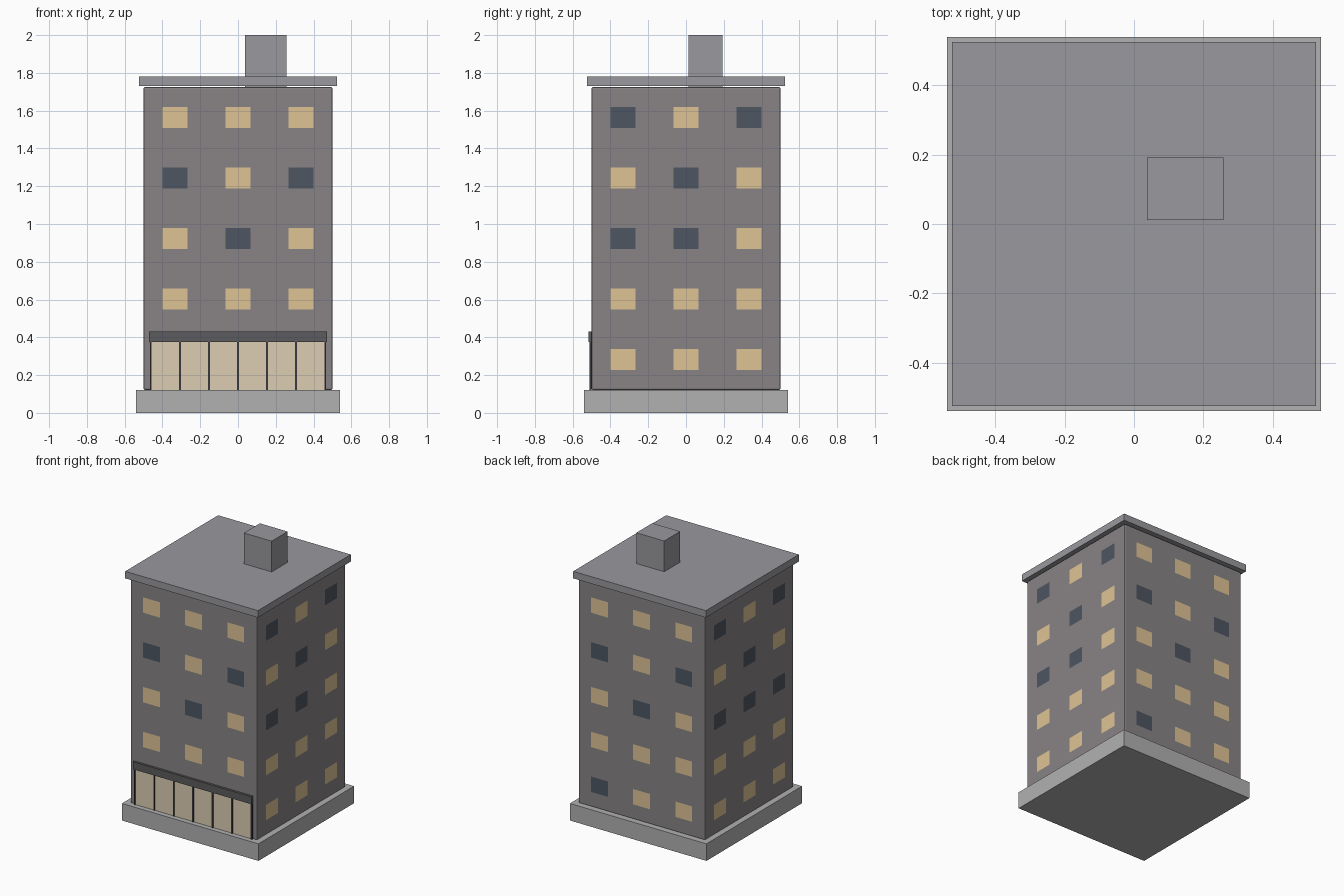
import bpy, bmesh
from mathutils import Vector, Matrix
from math import pi

if "Cube" in bpy.data.objects:
    bpy.data.objects.remove(bpy.data.objects["Cube"])


def material(name, rgb):
    m = bpy.data.materials.new(name)
    m.diffuse_color = (*rgb, 1)
    m.use_nodes = True
    m.node_tree.nodes["Principled BSDF"].inputs["Base Color"].default_value = m.diffuse_color
    return m


WALL = material("wall", (0.25, 0.23, 0.24))
STONE = material("stone", (0.44, 0.44, 0.44))
ROOF = material("roof", (0.32, 0.315, 0.34))
LIT = material("lit_glass", (0.73, 0.55, 0.30))
DARK = material("dark_glass", (0.075, 0.093, 0.12))
SHOP = material("shop_glass", (0.72, 0.61, 0.45))
FRAME = material("dark_frame", (0.04, 0.04, 0.05))
AWNING = material("awning", (0.107, 0.105, 0.11))


def box(name, lo, hi, mat, bevel=0):
    lo, hi = Vector(lo), Vector(hi)
    bm = bmesh.new()
    bmesh.ops.create_cube(bm, size=1)
    bmesh.ops.scale(bm, vec=hi - lo, verts=bm.verts)
    bmesh.ops.translate(bm, vec=(lo + hi) / 2, verts=bm.verts)
    if bevel:
        bmesh.ops.bevel(bm, geom=bm.edges[:], offset=bevel, segments=2,
                        profile=0.5, affect='EDGES')
    return finish(name, bm, mat)


def finish(name, bm, mat):
    me = bpy.data.meshes.new(name)
    bm.to_mesh(me)
    bm.free()
    me.materials.append(mat)
    ob = bpy.data.objects.new(name, me)
    bpy.context.collection.objects.link(ob)
    return ob


def pane(bm, x0, x1, z0, z1, y, turn=0):
    # Outward-facing quad on the front wall, turned about z to another wall
    r = Matrix.Rotation(turn, 4, 'Z')
    bm.faces.new([bm.verts.new(r @ Vector((x, y, z)))
                  for x, z in ((x0, z0), (x1, z0), (x1, z1), (x0, z1))])


# Main masses
box("plinth", (-0.54, -0.54, 0), (0.54, 0.54, 0.122), STONE)
box("tower_body", (-0.5, -0.5, 0.122), (0.5, 0.5, 1.724), WALL, 0.006)
box("roof_slab", (-0.525, -0.525, 1.73), (0.525, 0.525, 1.78), ROOF)
box("roof_hut", (0.038, 0.012, 1.724), (0.258, 0.192, 2.0), ROOF)

# Windows: rows from the top down, L = lit, D = dark, seen from outside
walls = {
    "front": (0, "LLL DLD LDL LLL"),
    "right": (pi / 2, "DLD LDL DDL LLL LLL"),
    "back": (pi, "LLL DLD LDL LLL DLL"),
    "left": (-pi / 2, "DLD LDL DDD LLL LLL"),
}
for side, (turn, rows) in walls.items():
    sets = {"L": bmesh.new(), "D": bmesh.new()}
    for r, row in enumerate(rows.split()):
        z = 1.564 - 0.3204 * r
        for c, kind in enumerate(row):
            x = (c - 1) * 0.333
            pane(sets[kind], x - 0.066, x + 0.066, z - 0.055, z + 0.055, -0.502, turn)
    finish(side + "_lit_windows", sets["L"], LIT)
    finish(side + "_dark_windows", sets["D"], DARK)

# Shop front: glass, mullions and awning
bm = bmesh.new()
pane(bm, -0.462, 0.462, 0.122, 0.376, -0.504)
finish("shop_window", bm, SHOP)
for i in range(7):
    x = (i - 3) * 0.154
    box("shop_mullion", (x - 0.005, -0.51, 0.122), (x + 0.005, -0.5, 0.376), FRAME)
box("shop_awning", (-0.47, -0.516, 0.376), (0.47, -0.5, 0.43), AWNING)
